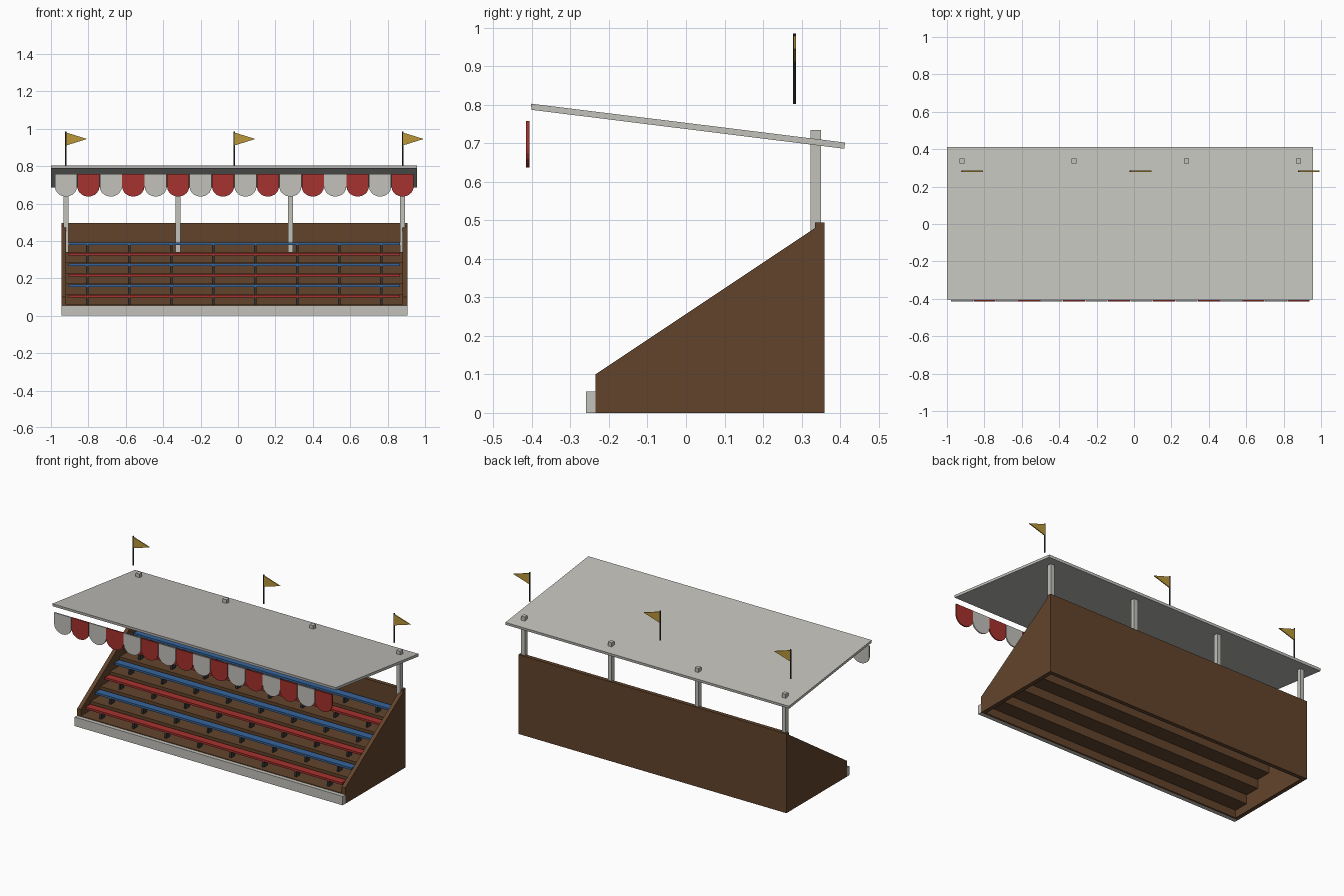
import bpy, bmesh, math
from mathutils import Vector

cube = bpy.data.objects.get("Cube")
if cube:
    bpy.data.objects.remove(cube, do_unlink=True)


def material(name, r, g, b):
    """Flat colour from 0-255 display values, stored linear."""
    lin = [((c / 255 + 0.055) / 1.055) ** 2.4 for c in (r, g, b)] + [1]
    m = bpy.data.materials.new(name)
    m.use_nodes = True
    m.diffuse_color = lin
    m.node_tree.nodes["Principled BSDF"].inputs["Base Color"].default_value = lin
    return m


GREY = material("pale_grey", 194, 193, 187)
BROWN = material("brown_wood", 98, 68, 44)
RED = material("red", 166, 50, 46)
BLUE = material("blue", 54, 100, 154)
GOLD = material("gold", 186, 150, 56)
DARK = material("charcoal", 52, 54, 54)

CX = -0.02           # middle of the stand along x
HALF = 0.925         # half width of the stand
WALL = 0.025         # panel thickness
FRONT, BACK = -0.235, 0.36
ROWS = 6
STEP_Y = (BACK - WALL - FRONT) / ROWS
STEP_Z = 0.056
FIRST_Z = 0.06


def finish(name, bm, mat):
    bmesh.ops.recalc_face_normals(bm, faces=bm.faces)
    me = bpy.data.meshes.new(name)
    bm.to_mesh(me)
    bm.free()
    me.materials.append(mat)
    ob = bpy.data.objects.new(name, me)
    bpy.context.collection.objects.link(ob)
    return ob


def box(name, x, y, z, mat):
    """Box from (min, max) ranges."""
    bm = bmesh.new()
    bmesh.ops.create_cube(bm, size=1)
    for v in bm.verts:
        v.co = Vector([(a + b) / 2 + c * (b - a) for c, (a, b) in zip(v.co, (x, y, z))])
    return finish(name, bm, mat)


def prism(name, outline, axis, lo, hi, mat):
    """Extrude a 2D outline along x (outline is y,z) or y (outline is x,z)."""
    bm = bmesh.new()
    place = (lambda p: (lo, p[0], p[1])) if axis == "x" else (lambda p: (p[0], lo, p[1]))
    face = bm.faces.new([bm.verts.new(place(p)) for p in outline])
    out = bmesh.ops.extrude_face_region(bm, geom=[face])
    shift = (hi - lo, 0, 0) if axis == "x" else (0, hi - lo, 0)
    bmesh.ops.translate(bm, vec=shift, verts=[g for g in out["geom"] if isinstance(g, bmesh.types.BMVert)])
    return finish(name, bm, mat)


# Back wall, sloping side panels and front plinth
box("back_wall", (CX - HALF, CX + HALF), (BACK - WALL, BACK), (0, 0.495), BROWN)
side = [(FRONT, 0), (FRONT, 0.1), (BACK - WALL, 0.48), (BACK - WALL, 0)]
prism("right_side_panel", side, "x", CX - HALF, CX - HALF + WALL, BROWN)
prism("left_side_panel", side, "x", CX + HALF - WALL, CX + HALF, BROWN)
box("front_plinth", (CX - HALF, CX + HALF), (-0.26, FRONT), (0, 0.056), GREY)

# Hollow stepped terrace: a zigzag sheet, open underneath
T = 0.012
upper, lower = [(FRONT, 0)], [(FRONT + T, 0)]
for i in range(ROWS):
    y, z = FRONT + i * STEP_Y, FIRST_Z + i * STEP_Z
    upper += [(y, z), (y + STEP_Y, z)]
    last = i == ROWS - 1
    lower += [(y + T, z - T), (y + STEP_Y + (0 if last else T), z - T)]
prism("stepped_terrace", upper + lower[::-1], "x", CX - HALF + WALL, CX + HALF - WALL, BROWN)

# Bench rows on brackets, alternating red and blue
for i in range(ROWS):
    y = FRONT + (i + 0.5) * STEP_Y
    z = FIRST_Z + i * STEP_Z
    box(f"bench_{i + 1}", (CX - 0.885, CX + 0.885), (y - 0.024, y + 0.024),
        (z + 0.038, z + 0.051), BLUE if i % 2 else RED)
    for k in range(8):
        x = CX + (k - 3.5) * 0.2245
        box(f"bench_bracket_{i + 1}_{k + 1}", (x - 0.006, x + 0.006),
            (y - 0.018, y + 0.018), (z, z + 0.038), DARK)

# Roof posts
for k in range(4):
    x = CX - 0.9 + k * 0.6
    box(f"roof_post_{k + 1}", (x - 0.013, x + 0.013), (0.323, 0.351),
        (0.335, 0.735), GREY)

# Tilted roof slab
roof = [(-0.403, 0.803), (0.413, 0.702), (0.411, 0.686), (-0.401, 0.787)]
prism("roof", roof, "x", -1.0, 0.957, GREY)

# Scalloped awning along the front
for k in range(16):
    x = CX + (k - 7.5) * 0.12
    w = 0.059
    arc = [(x + w * math.cos(a), 0.69 - 0.053 * math.sin(a))
           for a in (math.pi * j / 10 for j in range(11))]
    prism(f"awning_scallop_{k + 1}", [(x - w, 0.758), (x + w, 0.758)] + arc,
          "y", -0.415, -0.407, RED if k % 2 else GREY)

# Pennants on thin poles
for k in range(3):
    x = CX + (k - 1) * 0.9
    bm = bmesh.new()
    bmesh.ops.create_cone(bm, cap_ends=True, segments=8, radius1=0.004, radius2=0.004, depth=0.183)
    bmesh.ops.translate(bm, vec=(x, 0.282, 0.8935), verts=bm.verts)
    finish(f"flag_pole_{k + 1}", bm, DARK)
    prism(f"flag_{k + 1}", [(x, 0.98), (x + 0.113, 0.945), (x, 0.91)], "y", 0.279, 0.285, GOLD)
